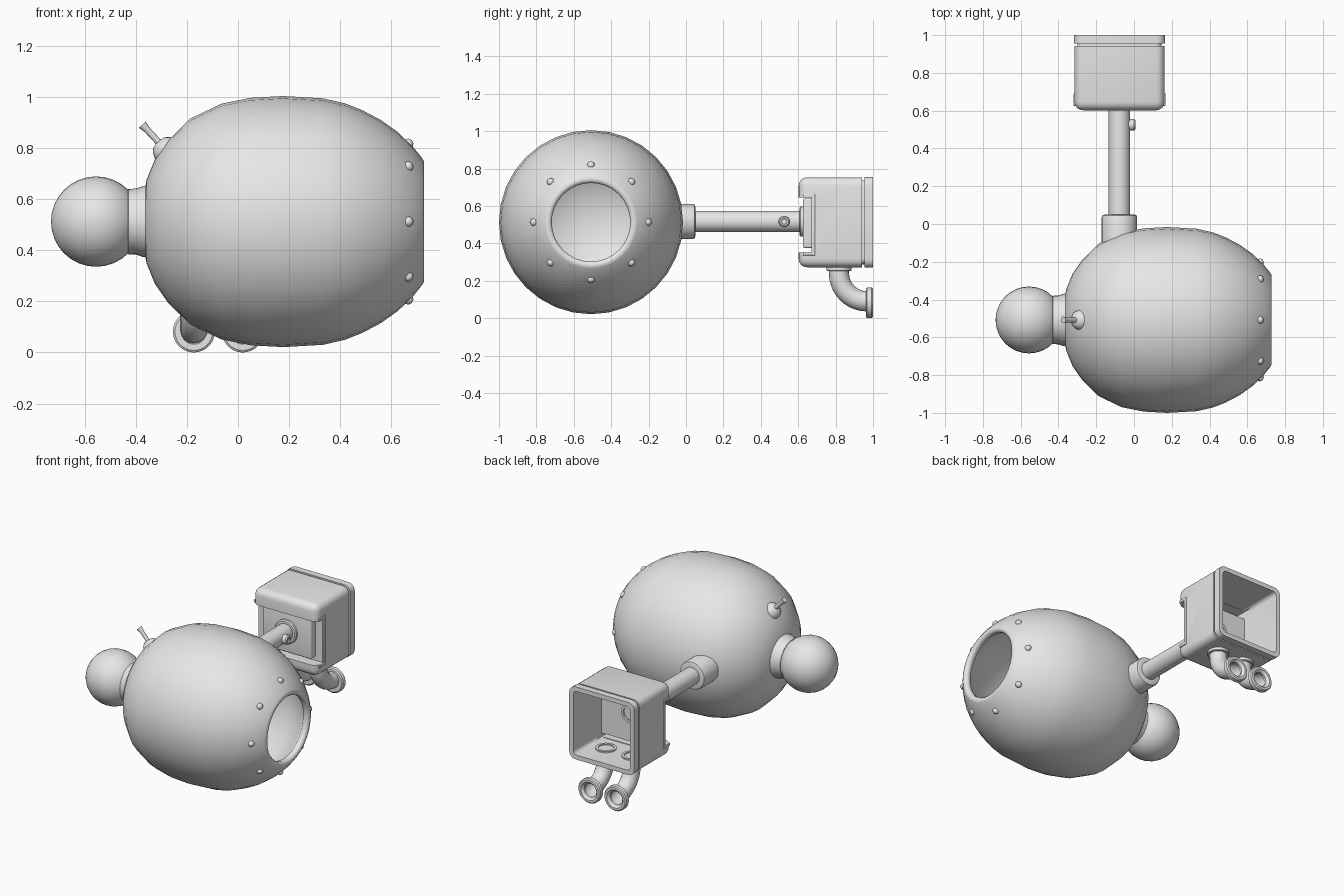
import bpy, bmesh, math
from mathutils import Vector

if "Cube" in bpy.data.objects:
    bpy.data.objects.remove(bpy.data.objects["Cube"])

grey = bpy.data.materials.new("plain_grey")
grey.diffuse_color = (0.8, 0.8, 0.8, 1)
grey.use_nodes = True
grey.node_tree.nodes["Principled BSDF"].inputs["Base Color"].default_value = grey.diffuse_color


def finish(name, bm, angle=35):
    bmesh.ops.recalc_face_normals(bm, faces=bm.faces)
    me = bpy.data.meshes.new(name)
    bm.to_mesh(me)
    bm.free()
    me.materials.append(grey)
    ob = bpy.data.objects.new(name, me)
    bpy.context.collection.objects.link(ob)
    smooth(ob, angle)
    return ob


def smooth(ob, angle=35):
    bpy.ops.object.select_all(action='DESELECT')
    ob.select_set(True)
    bpy.context.view_layer.objects.active = ob
    bpy.ops.object.shade_smooth_by_angle(angle=math.radians(angle))


def lathe(name, origin, axis, profile, seg=32, closed=False, angle=35):
    """Spin (distance along axis, radius) points around an axis."""
    bm = bmesh.new()
    q = Vector(axis).to_track_quat('Z', 'Y')
    rings = []
    for t, r in profile:
        if r == 0:
            rings.append([bm.verts.new(Vector(origin) + q @ Vector((0, 0, t)))])
            continue
        rings.append([bm.verts.new(Vector(origin) + q @ Vector(
            (r * math.cos(2 * math.pi * i / seg), r * math.sin(2 * math.pi * i / seg), t)))
            for i in range(seg)])
    pairs = list(zip(rings, rings[1:]))
    if closed:
        pairs.append((rings[-1], rings[0]))
    for a, b in pairs:
        for i in range(seg):
            j = (i + 1) % seg
            if len(a) == 1:
                bm.faces.new((a[0], b[i], b[j]))
            elif len(b) == 1:
                bm.faces.new((a[i], a[j], b[0]))
            else:
                bm.faces.new((a[i], a[j], b[j], b[i]))
    return finish(name, bm, angle)


def box(name, x, y, z, bevel=0.0, skip=()):
    """Box from ranges; edges lying in the y planes listed in skip stay sharp."""
    bm = bmesh.new()
    bmesh.ops.create_cube(bm, size=1)
    for v in bm.verts:
        v.co = Vector([(r[0] + r[1]) / 2 + c * (r[1] - r[0]) for c, r in zip(v.co, (x, y, z))])
    if bevel:
        edges = [e for e in bm.edges if not any(
            all(abs(v.co.y - s) < 1e-4 for v in e.verts) for s in skip)]
        bmesh.ops.bevel(bm, geom=edges, offset=bevel, segments=4, profile=0.5, affect='EDGES')
    return finish(name, bm)


def cut(ob, cutters):
    for c in cutters:
        c.hide_render = True
        m = ob.modifiers.new("cut", 'BOOLEAN')
        m.operation, m.solver, m.object = 'DIFFERENCE', 'EXACT', c
        bpy.context.view_layer.objects.active = ob
        bpy.ops.object.modifier_apply(modifier=m.name)
        bpy.data.objects.remove(c)
    smooth(ob)


CY, CZ = -0.508, 0.513      # axis of the egg
AX = -0.077                 # centre line of arm and box

# Egg-shaped hollow hull with a round opening at +x
lathe("hull", (0, CY, CZ), (1, 0, 0), [
    (-0.373, 0), (-0.372, 0.09), (-0.358, 0.165), (-0.325, 0.245), (-0.275, 0.317), (-0.188, 0.403),
    (-0.065, 0.462), (0.05, 0.485), (0.176, 0.492), (0.333, 0.483), (0.42, 0.463), (0.486, 0.437),
    (0.56, 0.398), (0.627, 0.35), (0.685, 0.294), (0.722, 0.248), (0.729, 0.235), (0.726, 0.22),
    (0.715, 0.21), (0.69, 0.212), (0.62, 0.30), (0.45, 0.41), (0.18, 0.46), (-0.1, 0.42),
    (-0.25, 0.30), (-0.33, 0.12), (-0.337, 0)], seg=32, angle=60)

# Rivets around the opening
for i in range(8):
    a = i * math.pi / 4
    d = Vector((0.72, 0.7 * math.cos(a), 0.7 * math.sin(a)))
    p = (0.665, CY + 0.303 * math.cos(a), CZ + 0.303 * math.sin(a))
    lathe(f"rivet_{i + 1}", p, d,
          [(-0.01, 0.02), (0.008, 0.02), (0.018, 0.014), (0.023, 0)], seg=12, angle=60)

# Ball and its collar
R = 0.177
lathe("end_ball", (-0.556, CY, CZ), (1, 0, 0),
      [(-R * math.cos(math.pi * i / 16), R * math.sin(math.pi * i / 16) if 0 < i < 16 else 0)
       for i in range(17)], angle=60)
lathe("ball_collar", (0, CY, CZ), (1, 0, 0),
      [(-0.42, 0), (-0.432, 0.118), (-0.43, 0.128), (-0.40, 0.129), (-0.375, 0.138), (-0.34, 0.142)])

# Small dome with a pin
d = (-0.68, 0, 0.73)
lathe("pin_dome", (-0.265, CY, 0.775), d,
      [(-0.02, 0.057), (0.025, 0.057), (0.05, 0.047), (0.066, 0.03), (0.072, 0)], seg=20, angle=50)
lathe("pin", (-0.265, CY, 0.775), d,
      [(0.05, 0.013), (0.13, 0.013), (0.161, 0.018), (0.161, 0)], seg=12)

# Arm with its socket, button and flange
lathe("arm", (AX, 0, 0.517), (0, 1, 0), [(-0.1, 0.057), (0.7, 0.057)])
lathe("arm_socket", (AX, 0, 0.517), (0, 1, 0),
      [(-0.13, 0.094), (0.035, 0.094), (0.046, 0.09), (0.05, 0.08), (0.05, 0.05)])
lathe("arm_flange", (AX, 0, 0.517), (0, 1, 0),
      [(0.606, 0.05), (0.606, 0.072), (0.612, 0.08), (0.64, 0.08)])
lathe("arm_button", (-0.03, 0.525, 0.517), (1, 0, 0),
      [(0, 0.03), (0.03, 0.03), (0.038, 0.024), (0.038, 0.016), (0.03, 0.014), (0.03, 0)], seg=16)

# Open box, notched at the front and hollow from the back
X0, X1, Z0, Z1 = -0.315, 0.162, 0.272, 0.753
T = 0.028
shell = box("box_shell", (X0, X1), (0.602, 0.942), (Z0, Z1), 0.045, skip=(0.942,))
inner_x, inner_z = (X0 + T, X1 - T), (Z0 + T, Z1 - T)
cut(shell, [
    box("notch_cutter", (-0.5, 0.4), (0.5, 0.672), (0.352, 0.645)),
    box("cavity_cutter", inner_x, (0.70, 1.1), inner_z, 0.025, skip=(0.70, 1.1)),
    box("upper_cavity_cutter", inner_x, (0.635, 0.75), (0.67, Z1 - T - 0.004)),
    box("lower_cavity_cutter", inner_x, (0.635, 0.75), (Z0 + T + 0.004, 0.328)),
])

# Lip around the side notches
for side, x in (("left", X0), ("right", X1)):
    xr = (x - 0.006, x + 0.006)
    box(f"notch_lip_top_{side}", xr, (0.625, 0.69), (0.645, 0.665), 0.004)
    box(f"notch_lip_bottom_{side}", xr, (0.625, 0.69), (0.335, 0.355), 0.004)
    box(f"notch_lip_back_{side}", xr, (0.67, 0.69), (0.34, 0.66), 0.004)

# Front plate inside the notch
box("front_plate", (X0 + 0.06, X1 - 0.06), (0.625, 0.68), (0.375, 0.64), 0.01)


# Groove and rim at the back of the box
def frame(name, inset, y, inner, bevel):
    ob = box(name, (X0 + inset, X1 - inset), y, (Z0 + inset, Z1 - inset), bevel, skip=y)
    yy = (y[0] - 0.1, y[1] + 0.1)
    cut(ob, [box(name + "_cutter", (X0 + inner, X1 - inner), yy, (Z0 + inner, Z1 - inner),
                 0.025, skip=yy)])


frame("box_groove", 0.016, (0.935, 0.962), T, 0.035)
frame("box_rim", -0.002, (0.955, 1.0), T, 0.045)

# Rings inside the box
lathe("arm_inner_ring", (AX, 0.695, 0.517), (0, 1, 0),
      [(0, 0.045), (0.015, 0.045), (0.015, 0.062), (0, 0.062)], closed=True)

# Two elbow pipes under the box with open flanges
for side, x in (("left", AX - 0.096), ("right", AX + 0.096)):
    cu = bpy.data.curves.new(f"elbow_pipe_{side}", 'CURVE')
    cu.dimensions = '3D'
    cu.bevel_depth, cu.bevel_resolution = 0.054, 6
    bend = [(x, 0.968 - 0.15 * math.cos(a), 0.24 - 0.15 * math.sin(a))
            for a in (i * math.pi / 20 for i in range(11))]
    pts = [(x, 0.818, 0.30)] + bend + [(x, 0.985, 0.09)]
    sp = cu.splines.new('POLY')
    sp.points.add(len(pts) - 1)
    for p, c in zip(sp.points, pts):
        p.co = (*c, 1)
    sp.use_smooth = True
    cu.materials.append(grey)
    bpy.context.collection.objects.link(bpy.data.objects.new(f"elbow_pipe_{side}", cu))
    lathe(f"pipe_flange_{side}", (x, 0, 0.082), (0, 1, 0),
          [(0.962, 0.05), (0.962, 0.074), (0.968, 0.082), (0.993, 0.082), (1.0, 0.075),
           (1.0, 0.06), (0.985, 0.045), (0.97, 0.045)], closed=True)
    lathe(f"pipe_collar_{side}", (x, 0.818, 0), (0, 0, 1),
          [(0.252, 0.05), (0.252, 0.063), (0.256, 0.066), (0.28, 0.066)])
    lathe(f"pipe_inner_ring_{side}", (x, 0.818, Z0 + T - 0.005), (0, 0, 1),
          [(0, 0.048), (0.013, 0.048), (0.013, 0.064), (0, 0.064)], closed=True)
